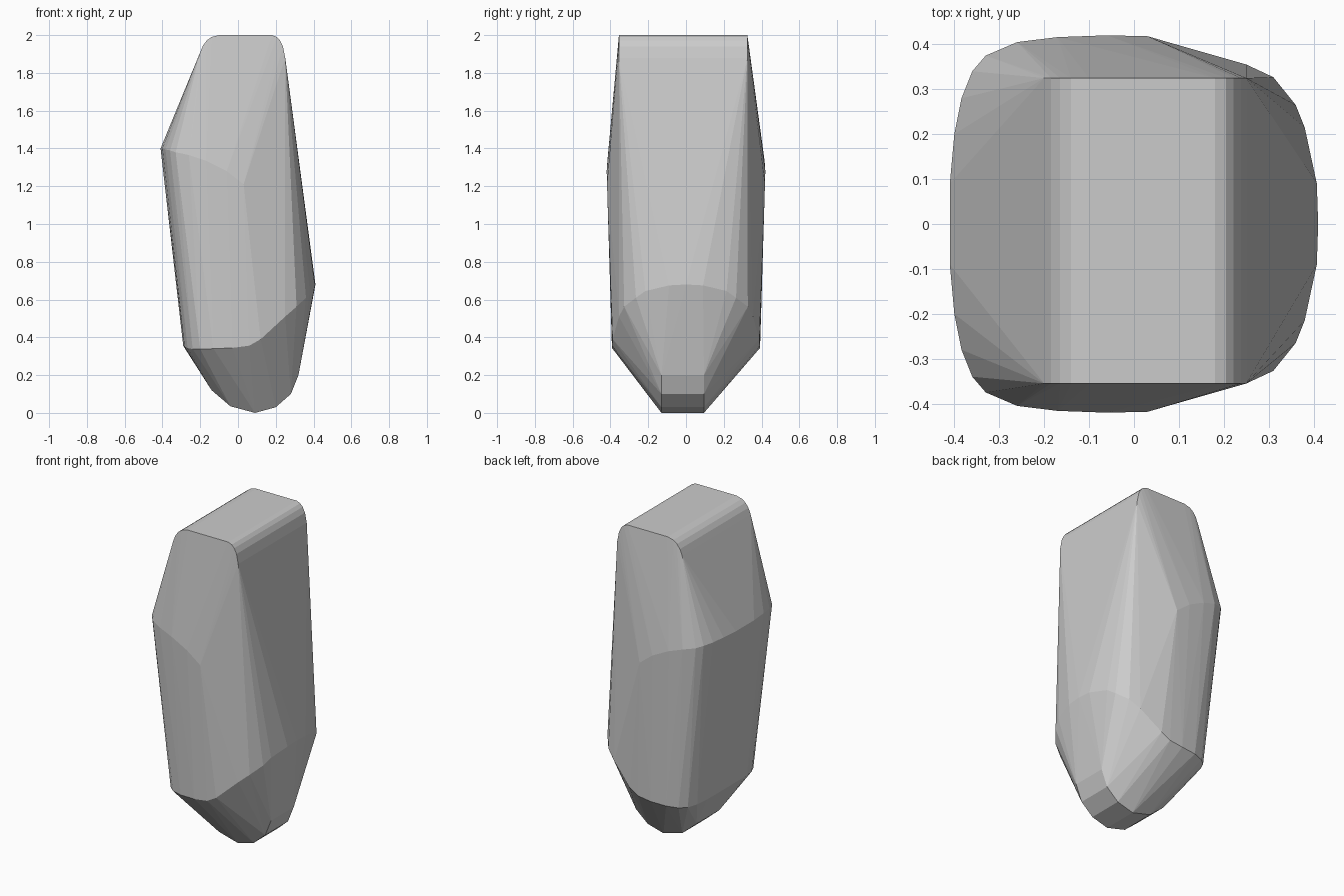
import bpy
import bmesh

# Rounded top and curved foot: XZ profiles swept straight along Y
top_profile = [(-0.20, 1.91), (-0.185, 1.945), (-0.165, 1.972), (-0.14, 1.99), (-0.10, 2.0),
               (0.18, 2.0), (0.205, 1.99), (0.222, 1.972), (0.238, 1.94), (0.25, 1.88)]
foot_profile = [(-0.14, 0.12), (-0.04, 0.035), (0.09, 0.0), (0.20, 0.03),
                (0.28, 0.10), (0.32, 0.20)]

# Half rims of the slanted body, mirrored across Y
upper_rim = [(-0.41, 0.09, 1.40), (-0.40, 0.20, 1.40), (-0.384, 0.28, 1.395),
             (-0.36, 0.34, 1.39), (-0.33, 0.375, 1.38), (-0.26, 0.405, 1.365),
             (-0.17, 0.416, 1.335), (-0.06, 0.42, 1.28), (0.03, 0.418, 1.21)]
lower_rim = [(-0.29, 0.09, 0.355), (-0.283, 0.20, 0.35), (-0.267, 0.27, 0.343),
             (-0.24, 0.325, 0.338), (-0.20, 0.36, 0.337), (-0.13, 0.384, 0.34),
             (-0.03, 0.392, 0.344), (0.06, 0.391, 0.356), (0.12, 0.388, 0.39),
             (0.25, 0.355, 0.51), (0.31, 0.327, 0.562), (0.36, 0.265, 0.61),
             (0.38, 0.215, 0.645), (0.407, 0.09, 0.675), (0.41, 0.0, 0.68)]


def sweep(profile, front, back):
    return [(x, y, z) for x, z in profile for y in (front, back)]


def mirror(rim):
    return [(x, y * side, z) for x, y, z in rim for side in (-1, 1)]


points = (sweep(top_profile, -0.355, 0.325) + sweep(foot_profile, -0.13, 0.095)
          + mirror(upper_rim) + mirror(lower_rim))

# Skin the sections with one convex shell
bm = bmesh.new()
for p in points:
    bm.verts.new(p)
bmesh.ops.remove_doubles(bm, verts=bm.verts, dist=0.0005)
hull = bmesh.ops.convex_hull(bm, input=bm.verts)
loose = [v for v in bm.verts if not v.link_faces]
bmesh.ops.delete(bm, geom=loose, context='VERTS')
bmesh.ops.dissolve_limit(bm, angle_limit=0.01, verts=bm.verts, edges=bm.edges)
bmesh.ops.recalc_face_normals(bm, faces=bm.faces)

mesh = bpy.data.meshes.new("tapered_stone")
bm.to_mesh(mesh)
bm.free()
stone = bpy.data.objects.new("tapered_stone", mesh)
bpy.context.collection.objects.link(stone)
